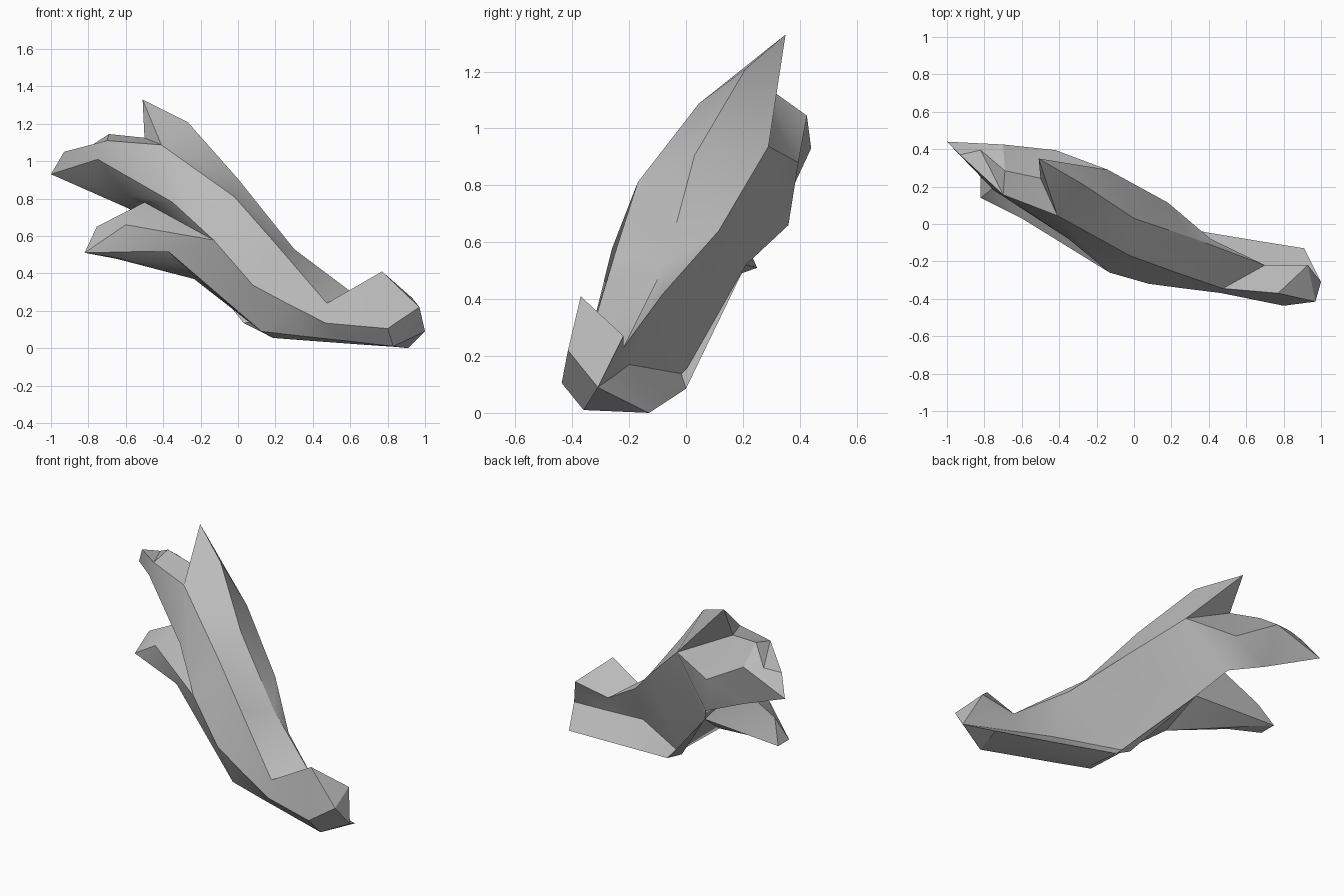
import bpy, bmesh, math

mat = bpy.data.materials.new("weathered grey")
mat.diffuse_color = (0.5, 0.5, 0.5, 1)

bm = bmesh.new()
shared = {}


def vert(p):
    """Corners at the same place are shared, so the parts join without seams."""
    if p not in shared:
        shared[p] = bm.verts.new(p)
    return shared[p]


def loft(rings, extra=(), tip_faces=()):
    """Skin matching rings; tip faces index the last ring, then the extra points."""
    vs = [[vert(p) for p in ring] for ring in rings]
    n = len(rings[0])
    for a, b in zip(vs, vs[1:]):
        for i in range(n):
            j = (i + 1) % n
            bm.faces.new((a[i], a[j], b[j], b[i]))
    last = vs[-1] + [vert(p) for p in extra]
    for f in tip_faces:
        bm.faces.new([last[i] for i in f])


def fan(n):
    return [(i, (i + 1) % n, n) for i in range(n)]


# Corners shared where the splinters leave the trunk
ridge = (-0.27, 0.21, 1.21)
notch_front = (-0.41, 0.045, 1.087)
notch_back = (-0.50, 0.245, 1.125)
back = (-0.14, 0.29, 0.937)
back_low = (-0.28, 0.21, 0.52)
fork = (-0.50, 0.18, 0.78)
crotch = (-0.13, -0.26, 0.578)
under_back = (-0.235, 0.0, 0.37)
under_mid = (-0.30, -0.04, 0.44)
under_front = (-0.375, -0.08, 0.52)

# Trunk: ridge, back, back low, three underside points, front crease, upper front
loft([
    [ridge, back, back_low, under_back, under_mid, under_front, crotch, notch_front],
    [(0, 0.03, 0.905), (0.18, 0.115, 0.64), (0.03, 0, 0.135), (0.13, 0, 0.085),
     (0.185, -0.15, 0.055), (0.125, -0.23, 0.09), (0.08, -0.32, 0.337), (-0.02, -0.17, 0.81)],
    [(0.3, -0.07, 0.53), (0.41, -0.08, 0.42), (0.44, -0.2, 0.17), (0.42, -0.05, 0.052),
     (0.42, -0.18, 0.037), (0.36, -0.275, 0.063), (0.27, -0.345, 0.235), (0.2, -0.25, 0.56)],
    [(0.7, -0.22, 0.23), (0.69, -0.222, 0.222), (0.7, -0.25, 0.132), (0.66, -0.09, 0.026),
     (0.65, -0.215, 0.02), (0.55, -0.31, 0.042), (0.47, -0.37, 0.134), (0.475, -0.345, 0.24)],
    [(0.93, -0.22, 0.27), (0.965, -0.265, 0.18), (1.0, -0.31, 0.09), (0.91, -0.13, 0),
     (0.87, -0.245, 0.005), (0.83, -0.36, 0.01), (0.8, -0.437, 0.105), (0.77, -0.37, 0.41)],
], [(0.97, -0.415, 0.22)],
    [(8, 7, 0), (8, 0, 1), (8, 1, 2), (8, 2, 5), (8, 5, 6), (8, 6, 7), (2, 3, 4), (2, 4, 5)])

# Sharp splinter at the top
loft([[ridge, back, notch_back, notch_front]], [(-0.51, 0.35, 1.33)],
     [(0, 1, 4), (1, 2, 4), (2, 3, 4), (3, 0, 4)])

# Upper splinter, curving to a hooked point
loft([
    [notch_front, notch_back, back, back_low, fork, crotch],
    [(-0.70, 0.157, 1.11), (-0.69, 0.285, 1.145), (-0.42, 0.395, 0.88),
     (-0.39, 0.36, 0.66), (-0.6, 0.24, 0.82), (-0.35, -0.08, 0.78)],
    [(-0.93, 0.37, 1.05), (-0.82, 0.395, 1.06), (-0.70, 0.425, 1.045),
     (-0.66, 0.37, 0.78), (-0.8, 0.34, 0.88), (-0.75, 0.18, 1.01)],
], [(-1.0, 0.44, 0.93)], fan(6))

# Lower splinter with a blunt tip
lower = [crotch, fork, back_low, under_back, under_mid, under_front]
loft([
    lower,
    [(-0.6, 0.03, 0.66), (-0.755, 0.19, 0.65), (-0.82, 0.25, 0.51),
     (-0.65, 0.16, 0.478), (-0.61, 0.1, 0.475), (-0.82, 0.14, 0.51)],
], (), [(0, 1, 5), (1, 2, 5), (2, 3, 4), (2, 4, 5)])

bmesh.ops.triangulate(bm, faces=[f for f in bm.faces if len(f.verts) > 3])
bmesh.ops.recalc_face_normals(bm, faces=bm.faces)
mesh = bpy.data.meshes.new("splintered_branch")
bm.to_mesh(mesh)
bm.free()
mesh.materials.append(mat)
branch = bpy.data.objects.new("splintered_branch", mesh)
bpy.context.collection.objects.link(branch)
bpy.context.view_layer.objects.active = branch
branch.select_set(True)
bpy.ops.object.shade_smooth_by_angle(angle=math.radians(30))
